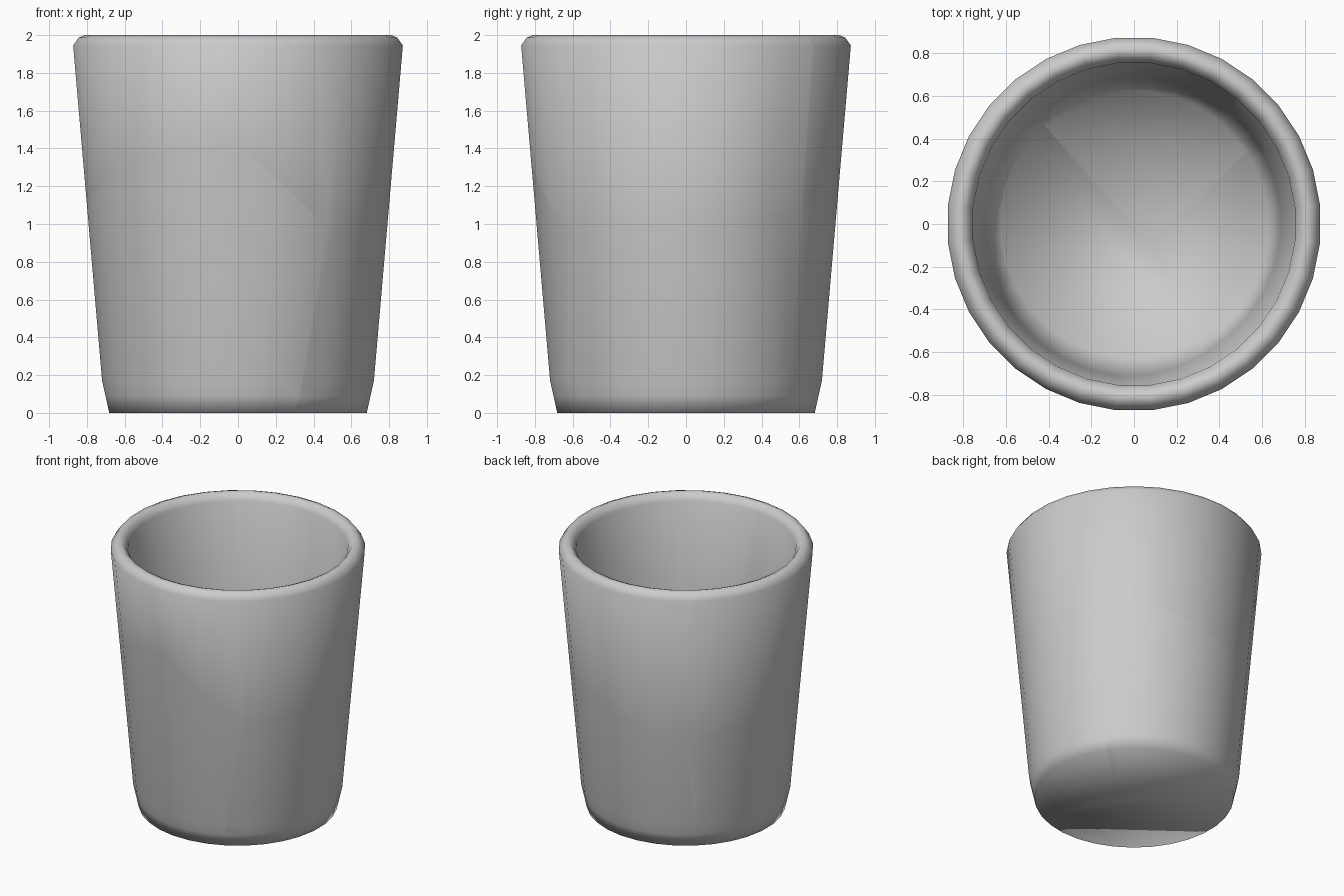
import bpy, bmesh, math
from mathutils import Vector

if "Cube" in bpy.data.objects:
    bpy.data.objects.remove(bpy.data.objects["Cube"])

SIDES = 32
# outer wall, rounded rim, inner wall (radius, height)
PROFILE = [(0.685, 0), (0.705, 0.09), (0.723, 0.17), (0.877, 1.945), (0.847, 1.987),
           (0.815, 2.0), (0.785, 1.987), (0.759, 1.945), (0.627, 0.18)]
# one seed point per broken piece
SEEDS = {
    "upper_left_shard": (-0.74, 0.21, 1.94),
    "upper_right_shard": (0.76, 0.13, 2.00),
    "upper_back_shard": (0.00, 0.75, 2.00),
    "lower_left_shard": (-0.61, -0.40, 0.28),
    "lower_right_shard": (0.72, 0.27, 0.06),
    "lower_back_shard": (0.46, 0.54, 0.08),
}


def cup():
    """Whole cup as a closed lathe shape."""
    bm = bmesh.new()
    rings = []
    for r, z in PROFILE:
        angles = [2 * math.pi * (i + 0.5) / SIDES for i in range(SIDES)]
        rings.append([bm.verts.new((r * math.cos(a), r * math.sin(a), z)) for a in angles])
    for lo, hi in zip(rings, rings[1:]):
        for i in range(SIDES):
            j = (i + 1) % SIDES
            bm.faces.new((lo[i], lo[j], hi[j], hi[i]))
    bm.faces.new(rings[0][::-1])   # underside
    bm.faces.new(rings[-1])        # inner floor
    for f in bm.faces:
        f.smooth = True
    return bm


def shard(name, seed, others):
    """Keep the part of the cup nearest to this seed, capping each break."""
    bm = cup()
    for other in others:
        normal = (other - seed).normalized()
        cut = bmesh.ops.bisect_plane(
            bm, geom=bm.verts[:] + bm.edges[:] + bm.faces[:], dist=1e-5,
            plane_co=(seed + other) / 2, plane_no=normal, clear_outer=True)
        edges = [e for e in cut["geom_cut"]
                 if isinstance(e, bmesh.types.BMEdge) and e.is_boundary]
        if not edges:
            continue
        caps = bmesh.ops.triangle_fill(bm, edges=edges, use_beauty=True, normal=normal)
        for f in caps["geom"]:
            if isinstance(f, bmesh.types.BMFace):
                f.smooth = False
    bmesh.ops.recalc_face_normals(bm, faces=bm.faces)
    # broken faces stay flat with crisp borders
    for e in bm.edges:
        if any(not f.smooth for f in e.link_faces):
            e.smooth = False
    mesh = bpy.data.meshes.new(name)
    bm.to_mesh(mesh)
    bm.free()
    obj = bpy.data.objects.new(name, mesh)
    bpy.context.collection.objects.link(obj)


points = {n: Vector(p) for n, p in SEEDS.items()}
for n, p in points.items():
    shard(n, p, [q for m, q in points.items() if m != n])
